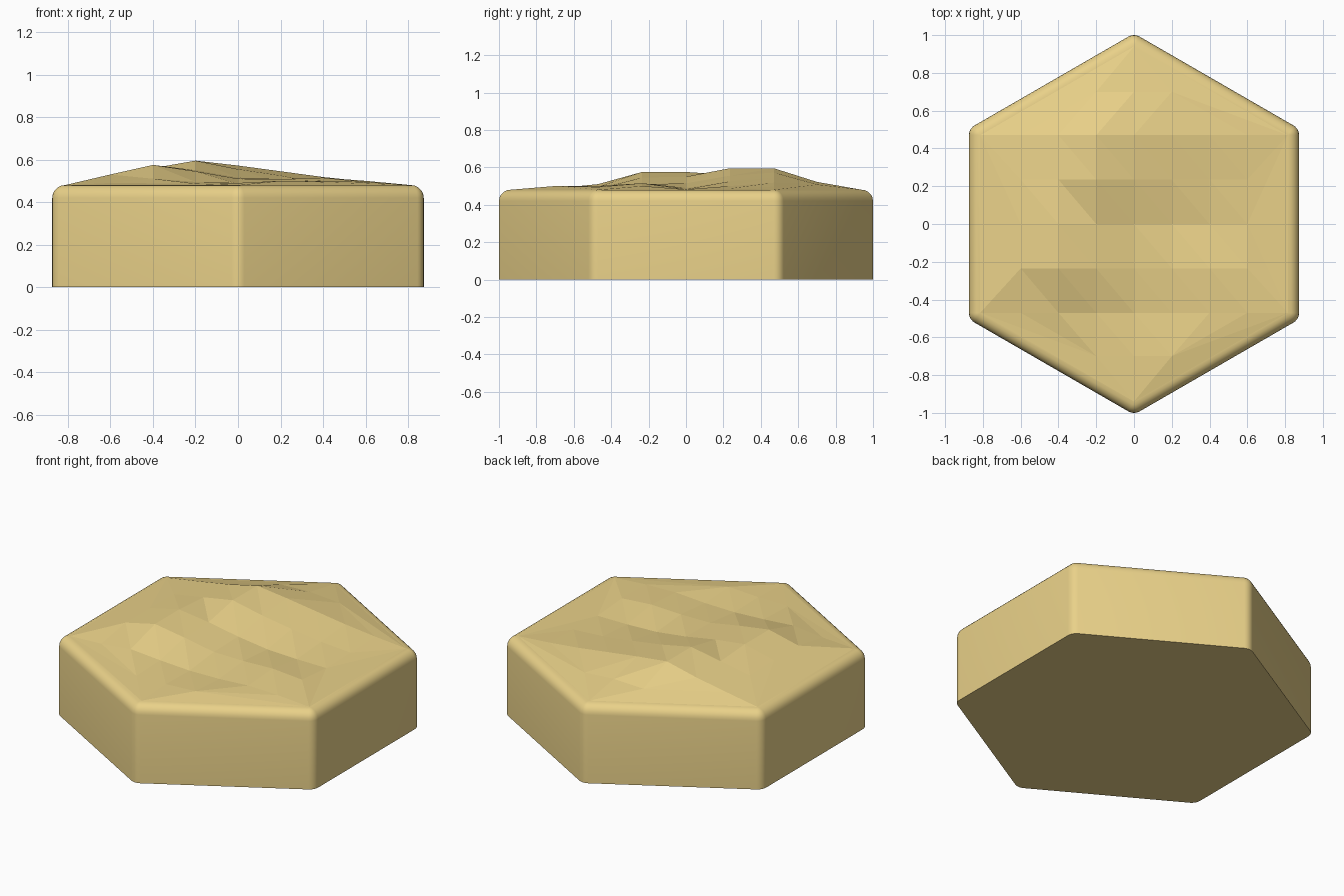
import bpy, bmesh
from math import sin, cos, pi, radians, sqrt
from mathutils import Vector
from mathutils.geometry import delaunay_2d_cdt

if "Cube" in bpy.data.objects:
    bpy.data.objects.remove(bpy.data.objects["Cube"])

APOTHEM, RIM_Z, R, SEG = 0.874, 0.48, 0.06, 5

sand = bpy.data.materials.new("sand")
sand.diffuse_color = (0.82, 0.64, 0.25, 1)
sand.use_nodes = True
sand.node_tree.nodes["Principled BSDF"].inputs["Base Color"].default_value = sand.diffuse_color


def make_object(name, bm):
    bmesh.ops.recalc_face_normals(bm, faces=bm.faces)
    mesh = bpy.data.meshes.new(name)
    bm.to_mesh(mesh)
    bm.free()
    mesh.materials.append(sand)
    ob = bpy.data.objects.new(name, mesh)
    bpy.context.collection.objects.link(ob)
    return ob


def hexagon(apothem):
    c = apothem * 2 / sqrt(3)
    return [Vector((c * cos(pi / 2 + k * pi / 3), c * sin(pi / 2 + k * pi / 3))) for k in range(6)]


rim = hexagon(APOTHEM - R)


def ring(bm, r, z):
    """Rim hexagon grown outwards by r with rounded corners."""
    verts = []
    for k, c in enumerate(rim):
        for s in range(SEG + 1):
            a = pi / 2 + k * pi / 3 - pi / 6 + s / SEG * pi / 3
            verts.append(bm.verts.new((c.x + r * cos(a), c.y + r * sin(a), z)))
    return verts


# Tile body: straight sides, rounded upper edge, flat base
bm = bmesh.new()
rings = [ring(bm, R, 0)]
for s in range(SEG + 1):
    t = s / SEG * pi / 2
    rings.append(ring(bm, R * cos(t), RIM_Z - R + R * sin(t)))
for lo, hi in zip(rings, rings[1:]):
    for i in range(len(lo)):
        j = (i + 1) % len(lo)
        bm.faces.new((lo[i], lo[j], hi[j], hi[i]))
bm.faces.new(rings[0][::-1])
bmesh.ops.remove_doubles(bm, verts=bm.verts, dist=1e-5)
bmesh.ops.dissolve_degenerate(bm, edges=bm.edges, dist=1e-5)
body = make_object("tile_body", bm)
bpy.context.view_layer.objects.active = body
body.select_set(True)
bpy.ops.object.shade_smooth_by_angle(angle=radians(35))

# Uneven ground: height rows (y, first x, heights every 0.2 in x)
rows = [
    (-0.70, -0.2, (.487, .49, .50)),
    (-0.47, -0.6, (.49, .51, .495, .485, .488, .50, .495)),
    (-0.235, -0.6, (.53, .575, .545, .51, .508, .515, .50)),
    (0.0, -0.6, (.53, .575, .55, .515, .49, .483, .482)),
    (0.235, -0.6, (.525, .56, .595, .555, .525, .50, .487)),
    (0.47, -0.6, (.515, .55, .595, .572, .545, .518, .497)),
    (0.70, -0.2, (.515, .522, .508)),
]
points = list(rim)
heights = [RIM_Z] * 6
for y, x0, zs in rows:
    for i, z in enumerate(zs):
        points.append(Vector((x0 + 0.2 * i, y)))
        heights.append(z)
out = delaunay_2d_cdt(points, [(k, (k + 1) % 6) for k in range(6)], [], 1, 1e-5)
bm = bmesh.new()
verts = [bm.verts.new((p.x, p.y, heights[src[0]] if src else RIM_Z)) for p, src in zip(out[0], out[3])]
for f in out[2]:
    bm.faces.new([verts[i] for i in f])
ground = make_object("uneven_ground", bm)
if sum(p.normal.z for p in ground.data.polygons) < 0:
    ground.data.flip_normals()
